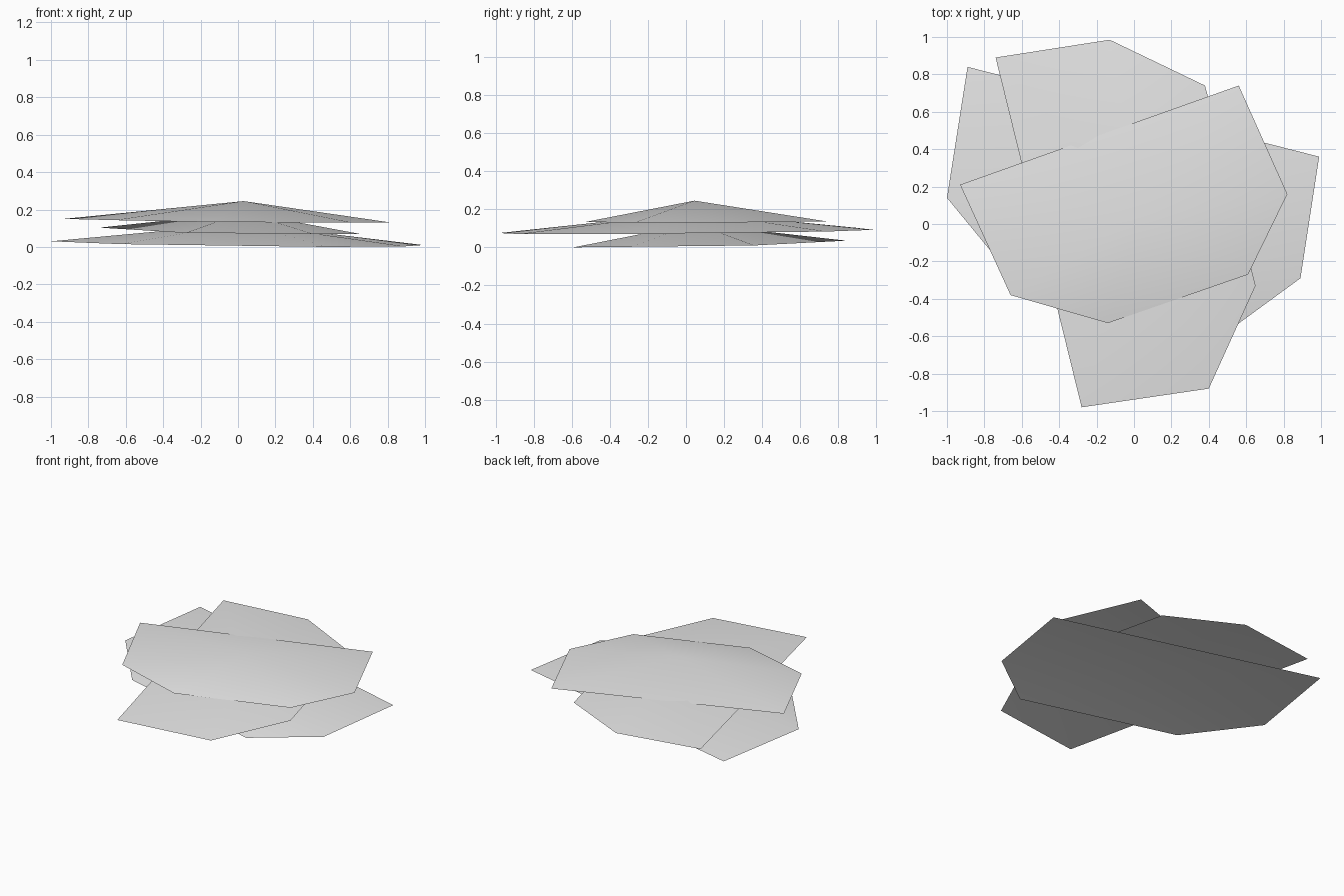
import bpy
import bmesh

# Remove the default object
default_cube = bpy.data.objects.get("Cube")
if default_cube is not None:
    bpy.data.objects.remove(default_cube, do_unlink=True)


def make_material(name, colour):
    material = bpy.data.materials.new(name)
    material.use_nodes = True
    material.diffuse_color = colour
    material.node_tree.nodes["Principled BSDF"].inputs["Base Color"].default_value = colour
    return material


def make_sheet(name, rim, peak_height, material):
    """Thin open sheet: a six-sided rim rising to one shared central peak."""
    bm = bmesh.new()
    peak = bm.verts.new((0.03, 0.045, peak_height))
    corners = [bm.verts.new(point) for point in rim]
    for first, second in zip(corners, corners[1:] + corners[:1]):
        bm.faces.new((peak, first, second))
    for face in bm.faces:
        face.normal_update()
        if face.normal.z < 0:
            face.normal_flip()
        face.smooth = True
    mesh = bpy.data.meshes.new(name)
    bm.to_mesh(mesh)
    bm.free()
    mesh.materials.append(material)
    sheet = bpy.data.objects.new(name, mesh)
    bpy.context.collection.objects.link(sheet)
    return sheet


grey = make_material("light_grey", (0.8, 0.8, 0.8, 1.0))

# Widest sheet, resting on the ground
lower_rim = [
    (-0.89, 0.84, 0.035), (-1.0, 0.14, 0.03), (-0.63, -0.31, 0.015),
    (0.48, -0.59, 0.0), (0.89, -0.29, 0.003), (0.99, 0.36, 0.01),
]
make_sheet("lower_sheet", lower_rim, 0.125, grey)

# Middle sheet, turned to run front to back
middle_rim = [
    (-0.74, 0.89, 0.103), (-0.28, -0.98, 0.075), (0.4, -0.88, 0.07),
    (0.65, -0.33, 0.07), (0.38, 0.74, 0.083), (-0.13, 0.985, 0.092),
]
make_sheet("middle_sheet", middle_rim, 0.185, grey)

# Smallest sheet on top
upper_rim = [
    (-0.93, 0.21, 0.15), (-0.66, -0.38, 0.143), (-0.14, -0.53, 0.133),
    (0.61, -0.27, 0.13), (0.82, 0.16, 0.13), (0.56, 0.74, 0.136),
]
make_sheet("upper_sheet", upper_rim, 0.245, grey)
